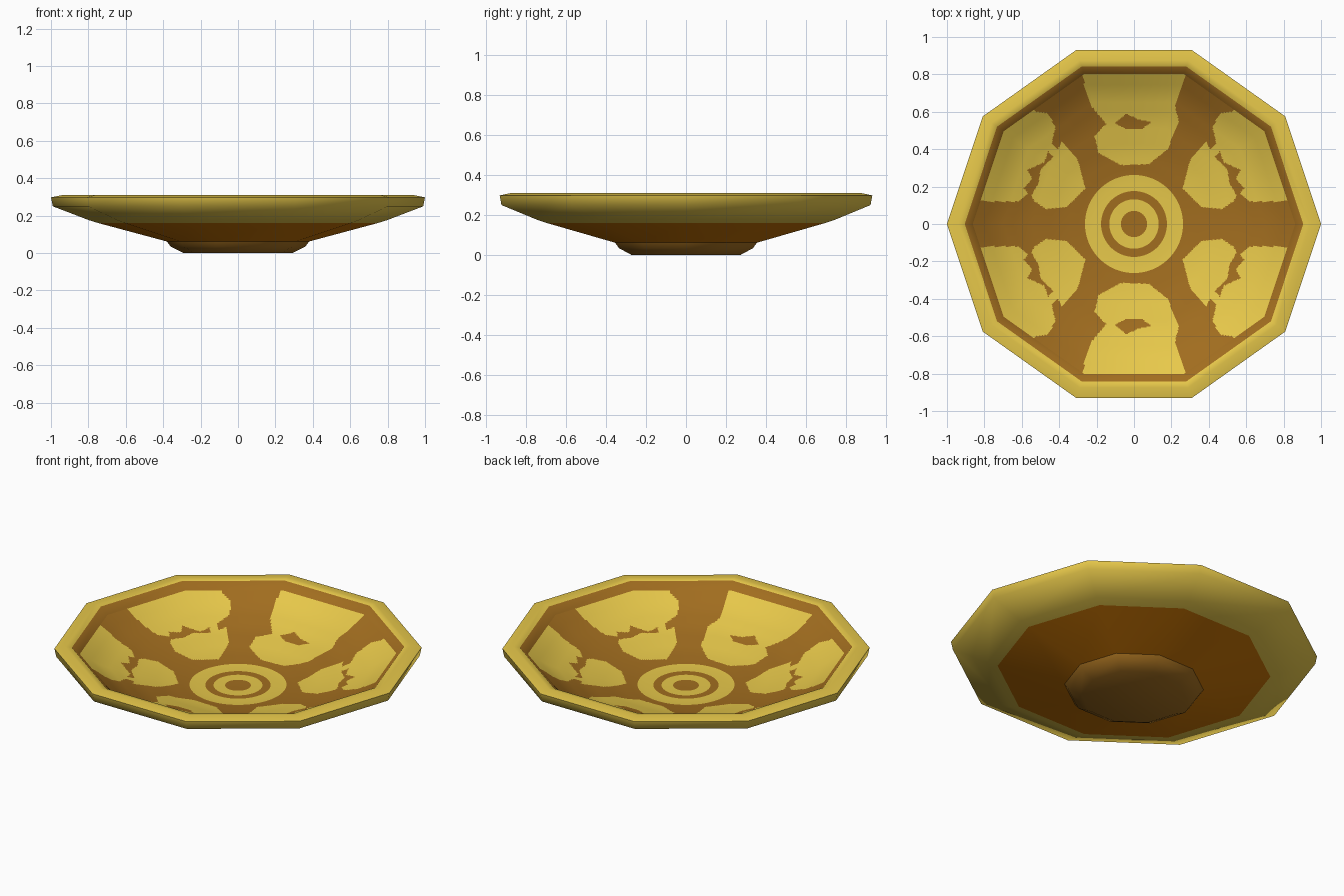
import bpy, math
from mathutils import Vector

if "Cube" in bpy.data.objects:
    bpy.data.objects.remove(bpy.data.objects["Cube"])

SIDES, YS = 10, 0.978          # ten-sided dish, slightly narrower in y


def material(name, rgb):
    lin = [(c / 255 / 12.92) if c < 11 else ((c / 255 + 0.055) / 1.055) ** 2.4 for c in rgb]
    m = bpy.data.materials.new(name)
    m.diffuse_color = (*lin, 1)
    m.use_nodes = True
    m.node_tree.nodes["Principled BSDF"].inputs["Base Color"].default_value = m.diffuse_color
    return m


MATS = [material("yellow", (231, 200, 74)),
        material("brown", (161, 109, 31)),
        material("orange_brown", (203, 118, 5))]
YELLOW, BROWN, ORANGE = range(3)


def make_object(name, verts, faces, ids):
    me = bpy.data.meshes.new(name)
    me.from_pydata(verts, [], faces)
    for m in MATS:
        me.materials.append(m)
    me.polygons.foreach_set("material_index", ids)
    me.polygons.foreach_set("use_smooth", [True] * len(faces))
    me.update()
    ob = bpy.data.objects.new(name, me)
    bpy.context.collection.objects.link(ob)
    return ob


def ring_faces(i, n):
    return [(i * n + k, i * n + (k + 1) % n, (i + 1) * n + (k + 1) % n, (i + 1) * n + k)
            for k in range(n)]


def lathe(name, profile, angle, cap=False):
    """Ten-sided turned shape; profile = radius, height, colour of the band above."""
    verts, faces, ids = [], [], []
    if cap:
        faces, ids = [tuple(reversed(range(SIDES)))], [profile[0][2]]
    for i, (r, z, col) in enumerate(profile):
        for k in range(SIDES):
            a = math.tau * k / SIDES
            verts.append((r * math.cos(a), r * math.sin(a) * YS, z))
        if i < len(profile) - 1:
            faces += ring_faces(i, SIDES)
            ids += [col] * SIDES
    ob = make_object(name, verts, faces, ids)
    bpy.ops.object.select_all(action='DESELECT')
    bpy.context.view_layer.objects.active = ob
    ob.select_set(True)
    bpy.ops.object.shade_smooth_by_angle(angle=math.radians(angle))


# Foot, then underside with rim and inner lip
lathe("foot", [(0.29, 0.0, BROWN), (0.36, 0.035, BROWN), (0.38, 0.062, BROWN)], 42, True)
lathe("dish_body", [(0.38, 0.062, ORANGE), (0.745, 0.16, YELLOW), (0.80, 0.177, YELLOW),
                    (0.99, 0.25, YELLOW), (1.0, 0.298, YELLOW), (0.94, 0.31, YELLOW),
                    (0.905, 0.304, BROWN), (0.862, 0.265, BROWN)], 85)

# Painted petals: one upper and one side outline, mirrored to make six
top_petal = [(-.28, .9), (-.28, .8), (-.235, .64), (-.15, .535), (-.21, .47), (-.19, .38),
             (-.07, .315), (.08, .32), (.18, .40), (.24, .55), (.22, .62), (.27, .78), (.28, .9)]
top_spot = [(-.10, .54), (-.04, .59), (.02, .56), (.09, .545), (.04, .505), (-.05, .51)]
side_petal = [(.56, .75), (.53, .60), (.46, .59), (.42, .52), (.44, .43), (.405, .40),
              (.385, .445), (.30, .34), (.26, .19), (.36, .09), (.47, .08), (.53, .12),
              (.56, .17), (.62, .12), (.79, .12), (.95, .15), (.9, .6)]
side_spot = [(.43, .36), (.46, .39), (.48, .33), (.57, .29), (.545, .24), (.59, .19),
             (.55, .15), (.51, .22), (.50, .29)]


def inside(x, y, poly):
    hit = False
    for (x1, y1), (x2, y2) in zip(poly, poly[1:] + poly[:1]):
        if (y1 > y) != (y2 > y) and x < x1 + (y - y1) * (x2 - x1) / (y2 - y1):
            hit = not hit
    return hit


def paint(x, y):
    r = math.hypot(x, y)
    if r < 0.27:                                   # concentric rings in the middle
        return YELLOW if 0.07 < r < 0.132 or 0.176 < r < 0.262 else BROWN
    u, v = abs(x), abs(y)
    if inside(x, v, top_petal) and not inside(x, v, top_spot):
        return YELLOW
    return YELLOW if inside(u, v, side_petal) and not inside(u, v, side_spot) else BROWN


# Bowl inside, finely divided so the painted pattern follows its faces
curve = [(0, .075), (.25, .08), (.4, .1), (.6, .145), (.75, .2), (.862, .265)]


def height(r):
    for (a, za), (b, zb) in zip(curve, curve[1:]):
        if r <= b + 1e-6:
            return za + (zb - za) * (r - a) / (b - a)
    return curve[-1][1]


def outline(a):
    half = math.pi / SIDES
    s = math.cos(half) / math.cos(a % (2 * half) - half)
    return Vector((math.cos(a) * s, math.sin(a) * s * YS))


N = 480
radii = [.862 - (.862 - .262) * i / 110 for i in range(111)] + [.22, .176, .154, .132, .10, .07, .035]
verts, normals = [], []
for r in radii:
    t = min(max((r - .27) / .25, 0), 1)            # round centre, ten-sided edge
    lo, hi = max(r - .05, 0), min(r + .05, .862)
    slope = (height(hi) - height(lo)) / (hi - lo)
    for k in range(N):
        a = math.tau * k / N
        d = Vector((math.cos(a), math.sin(a)))
        p = d.lerp(outline(a), t) * r
        verts.append((p.x, p.y, height(r)))
        normals.append(Vector((-d.x * slope, -d.y * slope, 1)).normalized())
faces = [f for i in range(len(radii) - 1) for f in ring_faces(i, N)]
faces.append(tuple(range((len(radii) - 1) * N, len(radii) * N)))
ids = []
for f in faces:
    ids.append(paint(sum(verts[i][0] for i in f) / len(f), sum(verts[i][1] for i in f) / len(f)))
bowl = make_object("painted_bowl", verts, faces, ids)
bowl.data.normals_split_custom_set_from_vertices(normals)
